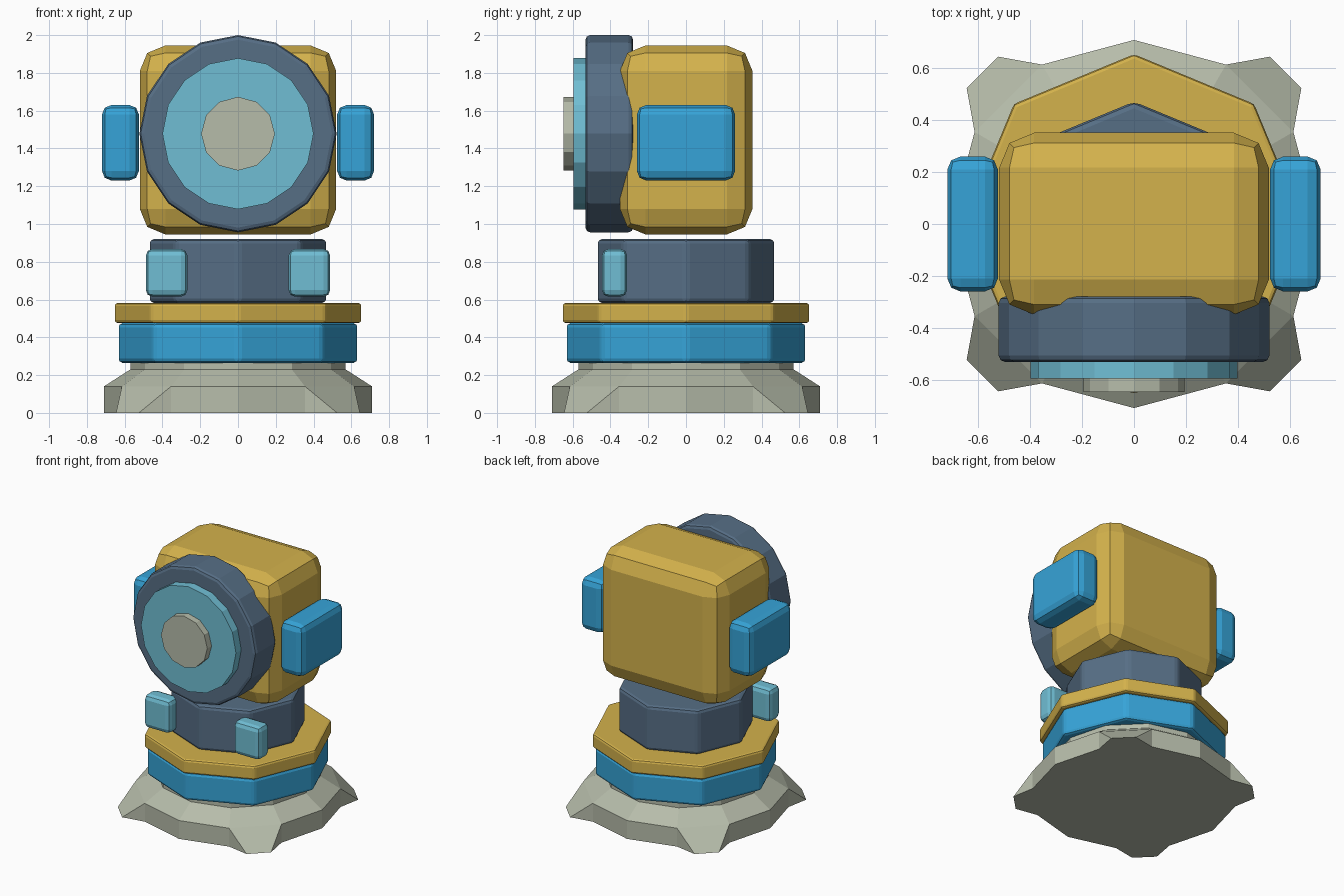
import bpy, bmesh
from math import sin, cos, pi, radians
from mathutils import Matrix, Vector

cube = bpy.data.objects.get("Cube")
if cube:
    bpy.data.objects.remove(cube, do_unlink=True)


def material(name, srgb):
    col = [(c / 255 / 12.92 if c < 11 else ((c / 255 + 0.055) / 1.055) ** 2.4) for c in srgb] + [1]
    m = bpy.data.materials.new(name)
    m.use_nodes = True
    m.diffuse_color = col
    m.node_tree.nodes["Principled BSDF"].inputs["Base Color"].default_value = col
    return m


GOLD = material("gold", (212, 178, 76))
SLATE = material("slate", (86, 110, 133))
BLUE = material("blue", (54, 164, 216))
CYAN = material("pale_cyan", (112, 190, 212))
STONE = material("stone", (182, 188, 170))


def finish(name, bm, mat, bevel=0, segments=2):
    bmesh.ops.recalc_face_normals(bm, faces=bm.faces)
    mesh = bpy.data.meshes.new(name)
    bm.to_mesh(mesh)
    bm.free()
    mesh.materials.append(mat)
    ob = bpy.data.objects.new(name, mesh)
    bpy.context.collection.objects.link(ob)
    if bevel:
        mod = ob.modifiers.new("Bevel", "BEVEL")
        mod.width, mod.segments = bevel, segments
        mod.limit_method, mod.angle_limit = "ANGLE", radians(30)
    return ob


def box(name, mat, lo, hi, bevel):
    lo, hi = Vector(lo), Vector(hi)
    bm = bmesh.new()
    bmesh.ops.create_cube(bm, size=1, matrix=Matrix.Translation((lo + hi) / 2)
                          @ Matrix.Diagonal((*(hi - lo), 1)))
    return finish(name, bm, mat, bevel)


def prism(name, mat, sides, radius, start, end, bevel=0, facing=False, height=0):
    """Upright prism from z start to end, or one lying along y when facing."""
    bm = bmesh.new()
    rings = []
    for t in (start, end):
        ring = []
        for i in range(sides):
            a = 2 * pi * i / sides
            u, v = radius * cos(a), radius * sin(a)
            ring.append(bm.verts.new((u, t, height + v) if facing else (u, v, t)))
        bm.faces.new(ring)
        rings.append(ring)
    for i in range(sides):
        j = (i + 1) % sides
        bm.faces.new((rings[0][i], rings[0][j], rings[1][j], rings[1][i]))
    return finish(name, bm, mat, bevel)


# Footed base: twelve-sided stepped body with a splayed foot on each diagonal
def base():
    bm = bmesh.new()
    n = 12
    profile = [(0.71, 0), (0.71, 0.14), (0.57, 0.23), (0.57, 0.27)]
    rings = [[bm.verts.new((r * cos(2 * pi * i / n), r * sin(2 * pi * i / n), z))
              for i in range(n)] for r, z in profile]
    floor = []
    for i in range(n):
        j = (i + 1) % n
        floor.append(rings[0][i])
        for k in range(3):
            a, b, c, d = rings[k][i], rings[k][j], rings[k + 1][j], rings[k + 1][i]
            if k == 0 and i % 3 == 1:
                mid = 2 * pi * (i + 0.5) / n
                e, f = [bm.verts.new((0.832 * cos(mid + s), 0.832 * sin(mid + s), 0))
                        for s in (-radians(5.9), radians(5.9))]
                floor += [e, f]
                bm.faces.new((e, f, c, d))
                bm.faces.new((a, e, d))
                bm.faces.new((f, b, c))
            else:
                bm.faces.new((a, b, c, d))
    bm.faces.new(floor)
    bm.faces.new(rings[3])
    finish("base", bm, STONE)


base()

# Stacked octagonal rings
prism("swivel_ring", BLUE, 8, 0.636, 0.265, 0.475, 0.022)
prism("swivel_plate", GOLD, 8, 0.655, 0.475, 0.582, 0.016)
prism("neck", SLATE, 8, 0.472, 0.582, 0.92, 0.024)

# Head with the round front assembly
box("head", GOLD, (-0.52, -0.35, 0.945), (0.52, 0.352, 1.945), 0.135)
prism("front_rim", SLATE, 16, 0.522, -0.532, -0.28, 0.024, True, 1.478)
prism("front_disc", CYAN, 16, 0.4, -0.596, -0.5, 0, True, 1.478)
prism("front_cap", STONE, 12, 0.195, -0.648, -0.56, 0, True, 1.478)

# Paired side blocks and neck blocks
for side, s in (("left", 1), ("right", -1)):
    xs = sorted((s * 0.525, s * 0.72))
    box(side + "_ear", BLUE, (xs[0], -0.26, 1.23), (xs[1], 0.26, 1.63), 0.05)
    xs = sorted((s * 0.268, s * 0.488))
    box(side + "_neck_block", CYAN, (xs[0], -0.445, 0.615), (xs[1], -0.312, 0.868), 0.035)
